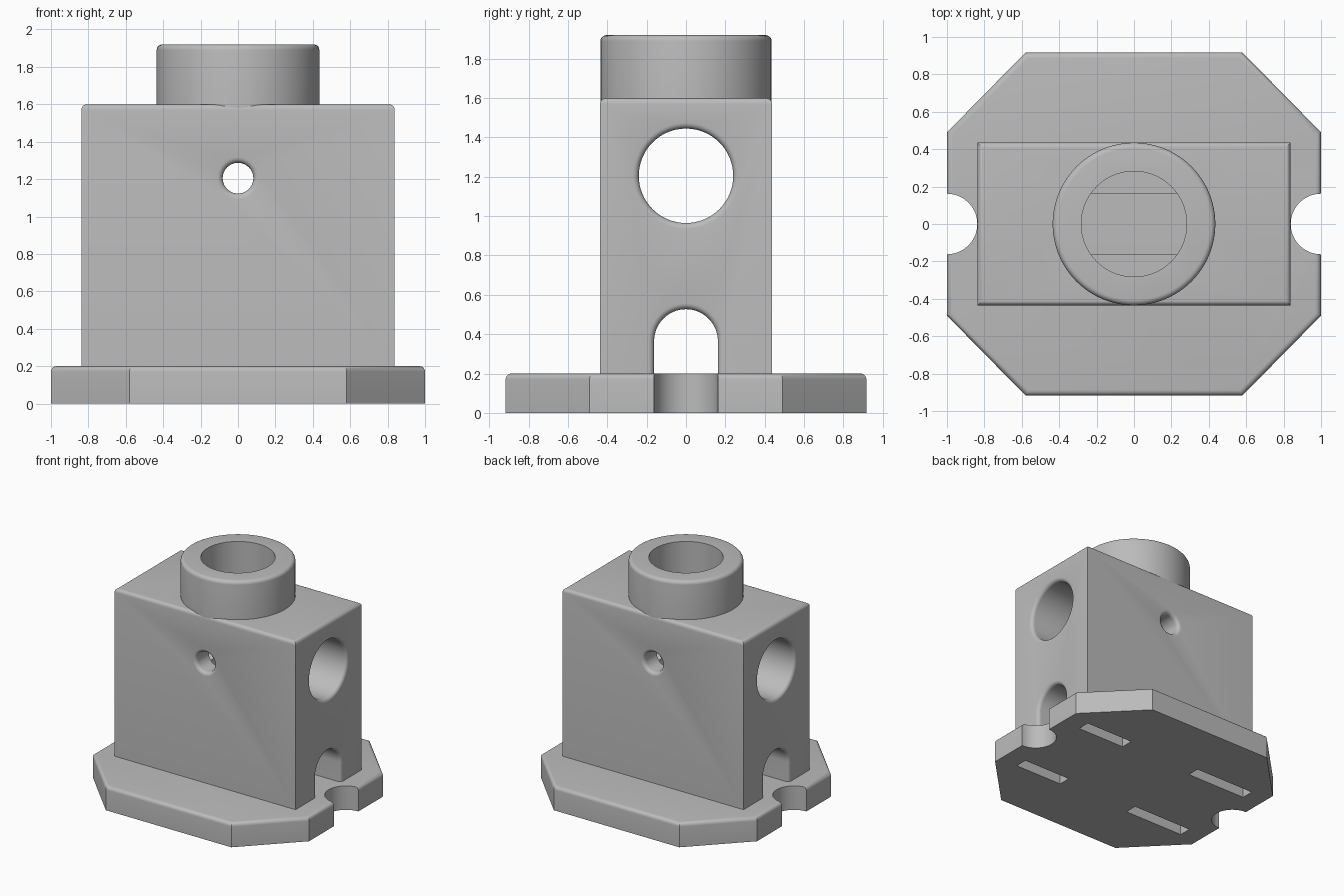
import bpy, bmesh, math
from mathutils import Matrix, Vector

old = bpy.data.objects.get("Cube")
if old:
    bpy.data.objects.remove(old)

grey = bpy.data.materials.new("plain grey")
grey.use_nodes = True
colour = (0.5, 0.5, 0.5, 1)
grey.diffuse_color = colour
grey.node_tree.nodes["Principled BSDF"].inputs["Base Color"].default_value = colour

FILLET = 0.03


def make(name, loops):
    """Solid skinned through a stack of equal-length closed loops."""
    bm = bmesh.new()
    rings = [[bm.verts.new(p) for p in loop] for loop in loops]
    for a, b in zip(rings, rings[1:]):
        for i in range(len(a)):
            j = (i + 1) % len(a)
            bm.faces.new((a[i], a[j], b[j], b[i]))
    bm.faces.new(rings[0][::-1])
    bm.faces.new(rings[-1])
    bmesh.ops.recalc_face_normals(bm, faces=bm.faces)
    mesh = bpy.data.meshes.new(name)
    bm.to_mesh(mesh)
    bm.free()
    mesh.materials.append(grey)
    obj = bpy.data.objects.new(name, mesh)
    bpy.context.collection.objects.link(obj)
    return obj


def circle(r, x=0, y=0, n=64):
    return [(x + r * math.cos(math.tau * i / n), y + r * math.sin(math.tau * i / n))
            for i in range(n)]


def arch(r, base, centre, n=32):
    top = [(r * math.cos(math.pi * i / n), centre + r * math.sin(math.pi * i / n))
           for i in range(n + 1)]
    return [(r, base)] + top + [(-r, base)]


def prism(name, outline, z0, z1):
    return make(name, [[(x, y, z) for x, y in outline] for z in (z0, z1)])


def box(name, x0, x1, y0, y1, z0, z1):
    return prism(name, [(x0, y0), (x1, y0), (x1, y1), (x0, y1)], z0, z1)


def flared(name, outline, radius, half, along):
    """Through-cutter whose mouths open out in a rounded fillet."""
    steps = []
    for i in range(6):
        a = math.pi / 2 * i / 5
        steps.append((half - FILLET * (1 - math.sin(a)), FILLET * (1 - math.cos(a))))
    steps.append((half + 0.1, FILLET))
    steps = [(-d, g) for d, g in reversed(steps)] + steps
    place = (lambda u, v, d: (d, u, v)) if along == "x" else (lambda u, v, d: (u, d, v))
    return make(name, [[place(u, v, d) for u, v in outline(radius + g)] for d, g in steps])


def apply(obj, kind, **settings):
    mod = obj.modifiers.new(kind.title(), kind)
    for key, value in settings.items():
        setattr(mod, key, value)
    bpy.ops.object.select_all(action="DESELECT")
    bpy.context.view_layer.objects.active = obj
    obj.select_set(True)
    bpy.ops.object.modifier_apply(modifier=mod.name)


def cut(obj, *cutters):
    for cutter in cutters:
        apply(obj, "BOOLEAN", object=cutter, operation="DIFFERENCE", solver="EXACT")


def round_top(obj, z):
    """Round every edge lying on the top rim."""
    bm = bmesh.new()
    bm.from_mesh(obj.data)
    rim = [e for e in bm.edges if all(abs(v.co.z - z) < 1e-4 for v in e.verts)]
    bmesh.ops.bevel(bm, geom=rim, offset=FILLET, segments=5, profile=0.5, affect="EDGES")
    bm.to_mesh(obj.data)
    bm.free()


# Solid parts
half_plate = [(1, -0.49), (1, 0.49), (0.58, 0.917), (-0.58, 0.917),
              (-1, 0.49), (-1, -0.49), (-0.58, -0.917), (0.58, -0.917)]
base_plate = prism("base_plate", half_plate, 0, 0.2)
block = box("block", -0.838, 0.838, -0.437, 0.437, 0.2, 1.6)
collar = prism("collar", circle(0.435, n=96), 1.5, 1.92)
for part, top in ((base_plate, 0.2), (block, 1.6), (collar, 1.92)):
    round_top(part, top)

# Cutters
bore = prism("bore_cutter", circle(0.282), 0.3, 2.1)
cross_hole = flared("cross_hole_cutter",
                    lambda r: [(u, v + 1.205) for u, v in circle(r)], 0.24, 0.838, "x")
pin_hole = flared("pin_hole_cutter",
                  lambda r: [(u, v + 1.205) for u, v in circle(r, n=40)], 0.082, 0.437, "y")
tunnel = flared("tunnel_cutter", lambda r: arch(r, 0.1, 0.365), 0.162, 0.838, "x")
plate_cutters = []
for side in (-1, 1):
    plate_cutters.append(prism("notch_cutter", circle(0.162, side), -0.1, 0.3))
    x0, x1 = (0.39, 0.83) if side > 0 else (-0.835, -0.285)
    for y in (-0.378, 0.378):
        plate_cutters.append(box("slot_cutter", x0, x1, y - 0.052, y + 0.052, -0.1, 0.19))

cut(block, cross_hole, pin_hole, tunnel, bore)
cut(collar, bore)
cut(base_plate, *plate_cutters)
for cutter in [bore, cross_hole, pin_hole, tunnel] + plate_cutters:
    bpy.data.objects.remove(cutter)

# Smooth shading with sharp corners kept
bpy.ops.object.select_all(action="DESELECT")
for part in (base_plate, block, collar):
    part.select_set(True)
bpy.context.view_layer.objects.active = block
bpy.ops.object.shade_smooth_by_angle(angle=math.radians(30))
